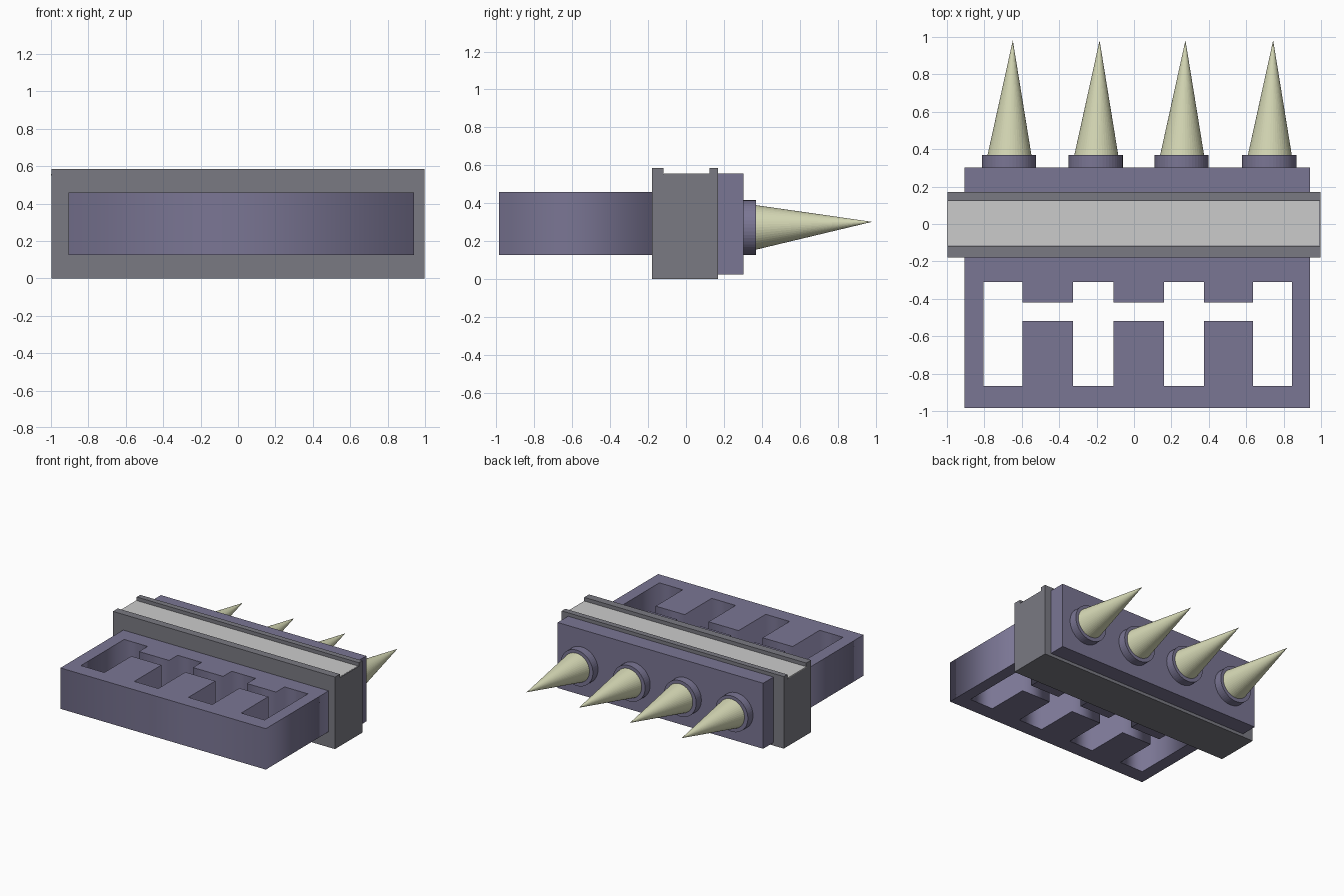
import bpy, bmesh, math
from mathutils import Matrix, Vector

if "Cube" in bpy.data.objects:
    bpy.data.objects.remove(bpy.data.objects["Cube"])


def material(name, rgb):
    m = bpy.data.materials.new(name)
    m.diffuse_color = (*rgb, 1)
    m.use_nodes = True
    m.node_tree.nodes["Principled BSDF"].inputs["Base Color"].default_value = m.diffuse_color
    return m


PURPLE = material("muted purple", (0.195, 0.180, 0.295))
GREY = material("dark grey", (0.195, 0.195, 0.225))
LIGHT = material("light grey", (0.60, 0.60, 0.60))
CREAM = material("cream", (0.68, 0.70, 0.47))


def add_object(name, bm, mat):
    bmesh.ops.recalc_face_normals(bm, faces=bm.faces)
    me = bpy.data.meshes.new(name)
    bm.to_mesh(me)
    bm.free()
    me.materials.append(mat)
    ob = bpy.data.objects.new(name, me)
    bpy.context.collection.objects.link(ob)
    return ob


def box(name, lo, hi, mat):
    bm = bmesh.new()
    bmesh.ops.create_cube(bm, size=1)
    for v in bm.verts:
        v.co = Vector([lo[i] + (v.co[i] + 0.5) * (hi[i] - lo[i]) for i in range(3)])
    return add_object(name, bm, mat)


def round_y(name, x, z, y0, y1, r0, r1, mat, lean=(0, 0)):
    """Cylinder or cone along y; lean shifts its far end in x and z."""
    bm = bmesh.new()
    bmesh.ops.create_cone(bm, cap_ends=True, segments=48, radius1=r0, radius2=r1,
                          depth=1, matrix=Matrix.Rotation(-math.pi / 2, 4, 'X'))
    if r1 == 0:
        bmesh.ops.remove_doubles(bm, verts=bm.verts, dist=1e-5)
    for v in bm.verts:
        t = v.co.y + 0.5
        v.co = (v.co.x + x + lean[0] * t, y0 + (y1 - y0) * t, v.co.z + z + lean[1] * t)
    return add_object(name, bm, mat)


# grey crossbar with a channel along its top
profile = [(-0.18, 0), (0.17, 0), (0.17, 0.585), (0.125, 0.585), (0.125, 0.555),
           (-0.118, 0.555), (-0.118, 0.585), (-0.18, 0.585)]
bm = bmesh.new()
face = bm.faces.new([bm.verts.new((-0.997, y, z)) for y, z in profile])
ext = bmesh.ops.extrude_face_region(bm, geom=[face])
bmesh.ops.translate(bm, vec=(1.994, 0, 0),
                    verts=[g for g in ext["geom"] if isinstance(g, bmesh.types.BMVert)])
add_object("crossbar", bm, GREY)

# light strip lying in the channel
box("channel_strip", (-1.0, -0.115, 0.55), (0.99, 0.123, 0.557), LIGHT)

# front frame: outline with one comb-shaped opening cut right through
X0, X1 = -0.905, 0.94
slots = [(-0.805, -0.595), (-0.325, -0.11), (0.16, 0.375), (0.635, 0.845)]
outer = [(X0, -0.985), (X1, -0.985), (X1, -0.175), (X0, -0.175)]
far_side, near_side = [], []
for i, (a, b) in enumerate(slots):
    for side, gap, end in ((far_side, -0.42, -0.31), (near_side, -0.518, -0.865)):
        if i > 0:
            side.append((a, gap))
        side += [(a, end), (b, end)]
        if i < len(slots) - 1:
            side.append((b, gap))
opening = far_side + near_side[::-1]

curve = bpy.data.curves.new("front_frame", 'CURVE')
curve.dimensions = '2D'
curve.fill_mode = 'BOTH'
curve.extrude = 0.166
for loop in (outer, opening):
    sp = curve.splines.new('POLY')
    sp.points.add(len(loop) - 1)
    for p, (x, y) in zip(sp.points, loop):
        p.co = (x, y, 0, 1)
    sp.use_cyclic_u = True
curve.materials.append(PURPLE)
frame = bpy.data.objects.new("front_frame", curve)
frame.location.z = 0.292
bpy.context.collection.objects.link(frame)
bpy.context.view_layer.objects.active = frame
frame.select_set(True)
bpy.ops.object.convert(target='MESH')

# rear plate carrying the spikes
box("rear_plate", (X0, 0.165, 0.025), (X1, 0.303, 0.557), PURPLE)

# four collars with slightly leaning spikes
for i, x in enumerate((-0.669, -0.205, 0.254, 0.723)):
    round_y(f"collar_{i + 1}", x, 0.271, 0.30, 0.369, 0.145, 0.145, PURPLE)
    round_y(f"spike_{i + 1}", x + 0.003, 0.272, 0.36, 0.982, 0.119, 0, CREAM, (0.018, 0.03))
